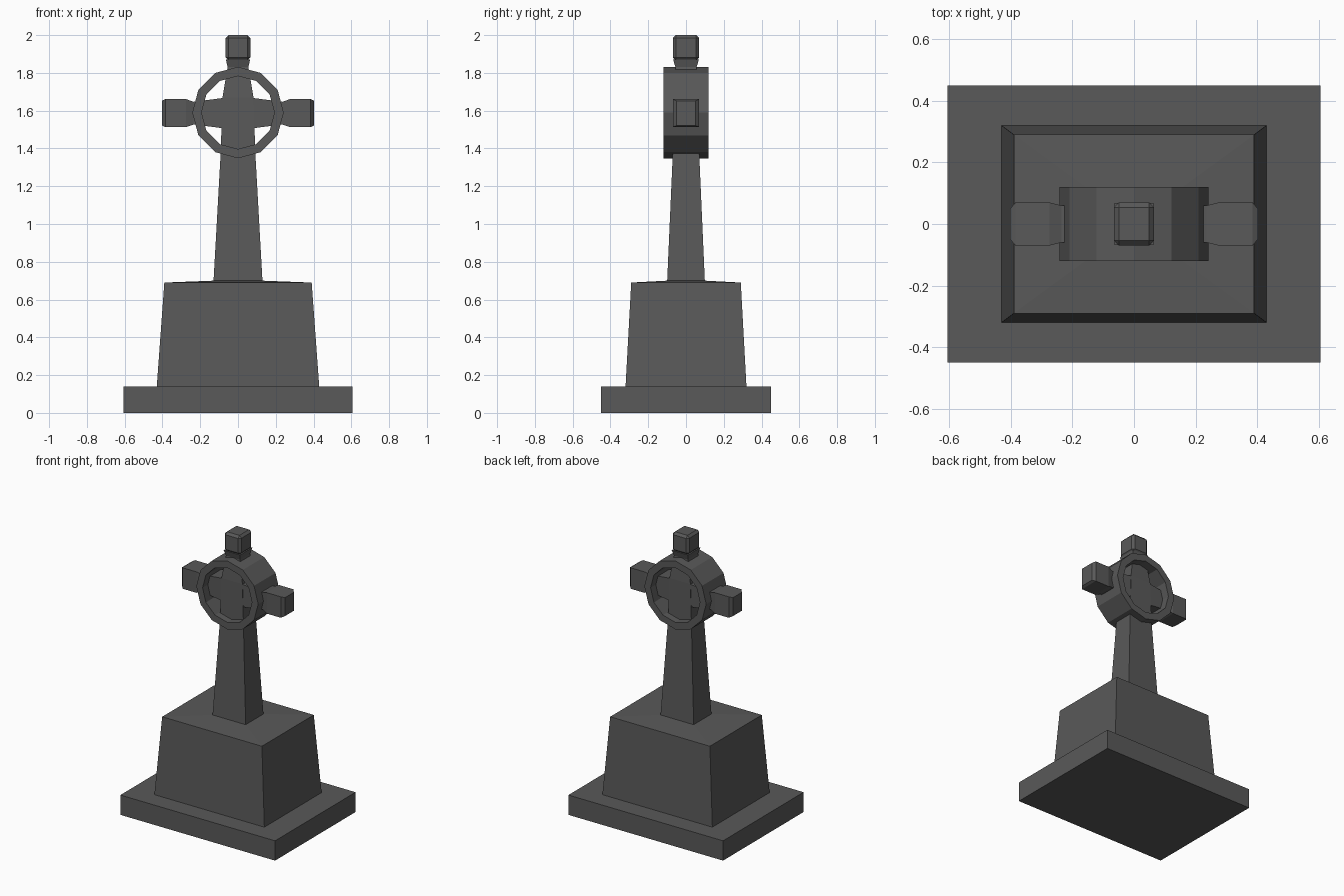
import bpy, bmesh, math
from mathutils import Vector

cube = bpy.data.objects.get("Cube")
if cube:
    bpy.data.objects.remove(cube, do_unlink=True)

stone = bpy.data.materials.new("dark grey stone")
stone.use_nodes = True
GREY = (0.1, 0.1, 0.1, 1)
stone.diffuse_color = GREY
stone.node_tree.nodes["Principled BSDF"].inputs["Base Color"].default_value = GREY

CROSS_Z = 1.59


def finish(name, bm):
    bmesh.ops.recalc_face_normals(bm, faces=bm.faces)
    mesh = bpy.data.meshes.new(name)
    bm.to_mesh(mesh)
    bm.free()
    mesh.materials.append(stone)
    obj = bpy.data.objects.new(name, mesh)
    bpy.context.collection.objects.link(obj)
    return obj


def loft(name, sections, place):
    """Join rectangles given as (distance, half width, half depth)."""
    bm = bmesh.new()
    rings = []
    for d, a, b in sections:
        corners = ((-a, -b), (a, -b), (a, b), (-a, b))
        rings.append([bm.verts.new(place(d, u, v)) for u, v in corners])
    for low, high in zip(rings, rings[1:]):
        for i in range(4):
            j = (i + 1) % 4
            bm.faces.new((low[i], low[j], high[j], high[i]))
    bm.faces.new(rings[0])
    bm.faces.new(rings[-1])
    return finish(name, bm)


def upright(d, u, v):
    return Vector((u, v, d))


# Stepped base and tapered plinth with a slightly sloped top
loft("base_slab", [(0, 0.605, 0.45), (0.14, 0.605, 0.45)], upright)
loft("plinth", [(0.14, 0.43, 0.32), (0.69, 0.39, 0.29), (0.7, 0.13, 0.1)], upright)

# Tapered shaft running through the cross centre to the neck
loft("shaft", [(0.69, 0.13, 0.1), (1.37, 0.092, 0.07), (1.67, 0.082, 0.068),
               (1.83, 0.055, 0.056), (1.87, 0.064, 0.068)], upright)

# Chamfered block on top
cap = loft("top_block", [(1.865, 0.065, 0.07), (2.0, 0.065, 0.07)], upright)
bevel = cap.modifiers.new("chamfer", "BEVEL")
bevel.width = 0.016
bevel.segments = 1

# Side arms narrow towards the ring, then flare into blocks
for name, side in (("left_arm", 1), ("right_arm", -1)):
    loft(name, [(0, 0.066, 0.085), (0.08, 0.066, 0.08), (0.235, 0.06, 0.06),
                (0.275, 0.07, 0.074), (0.385, 0.07, 0.074), (0.402, 0.05, 0.065)],
         lambda d, u, v: Vector((side * d, u, v + CROSS_Z - 0.003)))

# Twelve-sided ring around the crossing
bm = bmesh.new()
SIDES = 12
profile = ((0.242, -0.12), (0.242, 0.12), (0.193, 0.12), (0.193, -0.12))
loops = []
for i in range(SIDES):
    t = math.tau * i / SIDES
    loops.append([bm.verts.new((r * math.cos(t), y, CROSS_Z + r * math.sin(t)))
                  for r, y in profile])
for i in range(SIDES):
    here, there = loops[i], loops[(i + 1) % SIDES]
    for k in range(4):
        m = (k + 1) % 4
        bm.faces.new((here[k], here[m], there[m], there[k]))
finish("ring", bm)
